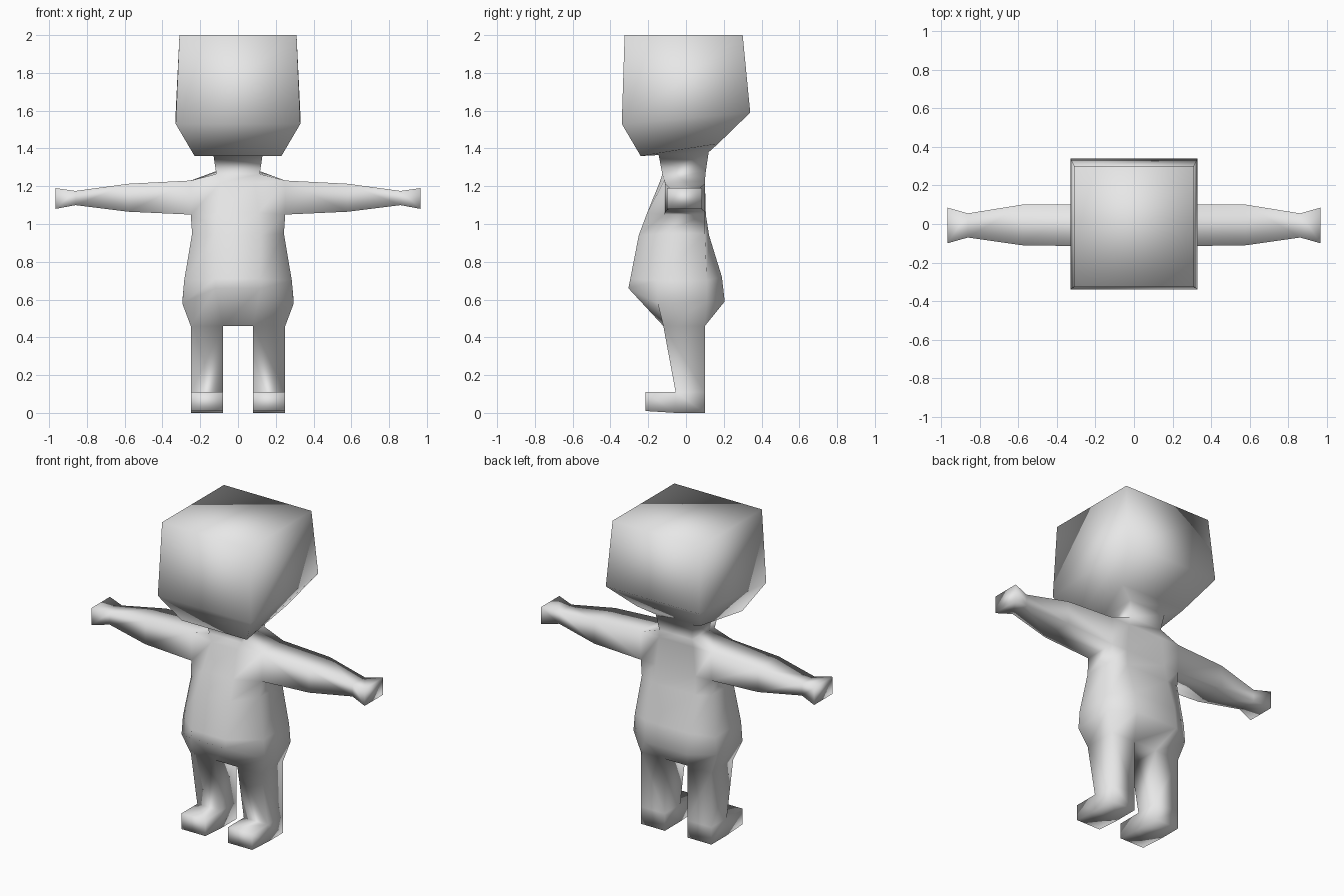
import bpy, bmesh

if "Cube" in bpy.data.objects:
    bpy.data.objects.remove(bpy.data.objects["Cube"])

grey = bpy.data.materials.new("plain grey")
grey.diffuse_color = (0.8, 0.8, 0.8, 1)
grey.use_nodes = True
grey.node_tree.nodes["Principled BSDF"].inputs["Base Color"].default_value = grey.diffuse_color

bm = bmesh.new()


def loft(rings, skip=(), cap_end=True):
    """Bridge equal-length rings; skip holds (level, side) openings."""
    loops = [[bm.verts.new(p) for p in r] for r in rings]
    n = len(loops[0])
    for lv in range(len(loops) - 1):
        for i in range(n):
            if (lv, i) not in skip:
                j = (i + 1) % n
                bm.faces.new((loops[lv][i], loops[lv][j],
                              loops[lv + 1][j], loops[lv + 1][i]))
    if cap_end:
        bm.faces.new(loops[-1])
    return loops


def ring(front, side_front, side_back, back):
    """Eight-point symmetric ring from four (x, y, z) points on the right."""
    half = [front, side_front, side_back, back]
    return half + [(-x, y, z) for x, y, z in reversed(half)]


def box_ring(x, y0, z0, y1, z1):
    """Ring whose front and side points meet in four corners."""
    f, b = (x, y0, z0), (x, y1, z1)
    return ring(f, f, b, b)


# Torso, neck and head in one skin, open at the armpits
UNDERARM = 4
trunk = [
    ring((.08, -.12, .46), (.25, -.12, .46), (.25, .10, .46), (.08, .10, .46)),
    ring((.12, -.305, .66), (.295, -.15, .58), (.295, .11, .59), (.15, .205, .59)),
    ring((.12, -.295, .71), (.285, -.15, .70), (.285, .11, .70), (.15, .19, .72)),
    ring((.12, -.25, .94), (.243, -.13, .95), (.243, .10, .95), (.15, .122, .94)),
    ring((.11, -.205, 1.06), (.25, -.115, 1.05), (.25, .10, 1.05), (.14, .105, 1.05)),
    ring((.09, -.14, 1.22), (.25, -.115, 1.23), (.25, .10, 1.23), (.12, .10, 1.23)),
    box_ring(.115, -.125, 1.265, .105, 1.28),   # neck base
    box_ring(.13, -.145, 1.365, .12, 1.38),     # neck top
    box_ring(.23, -.24, 1.36, .17, 1.425),      # jaw
    box_ring(.33, -.34, 1.53, .34, 1.59),       # cheeks
    box_ring(.31, -.325, 2.0, .30, 2.0),        # crown
]
loops = loft(trunk, skip={(UNDERARM, 1), (UNDERARM, 5)}, cap_end=False)
crown = loops[-1]
bm.faces.new((crown[0], crown[2], crown[4], crown[6]))
# Crotch between the legs
base = loops[0]
bm.faces.new((base[0], base[3], base[4], base[7]))

for s in (-1, 1):
    # Arm: shoulder, elbow, wrist, hand
    arm = [(.25, -.115, .10, 1.05, 1.23), (.58, -.11, .10, 1.065, 1.213),
           (.86, -.07, .055, 1.10, 1.175), (.967, -.10, .085, 1.08, 1.19)]
    loft([[(s * x, y0, z0), (s * x, y1, z0), (s * x, y1, z1), (s * x, y0, z1)]
          for x, y0, y1, z0, z1 in arm])

    # Leg: hip, ankle, sole, with the shoe front left open
    leg = [(-.12, .10, .46), (-.055, .10, .11), (-.055, .10, 0)]
    leg_loops = loft([[(s * .08, y0, z), (s * .25, y0, z),
                       (s * .25, y1, z), (s * .08, y1, z)] for y0, y1, z in leg],
                     skip={(1, 0)})
    # Toe extruded forward from the ankle
    loft([[(s * .08, y, z0), (s * .25, y, z0), (s * .25, y, z1), (s * .08, y, z1)]
          for y, z0, z1 in ((-.055, 0, .11), (-.215, .01, .11))])

# Weld the parts into one continuous skin
bmesh.ops.remove_doubles(bm, verts=bm.verts, dist=0.0005)
bmesh.ops.recalc_face_normals(bm, faces=bm.faces)
for f in bm.faces:
    f.smooth = True

mesh = bpy.data.meshes.new("body")
bm.to_mesh(mesh)
bm.free()
mesh.materials.append(grey)
body = bpy.data.objects.new("body", mesh)
bpy.context.collection.objects.link(body)
